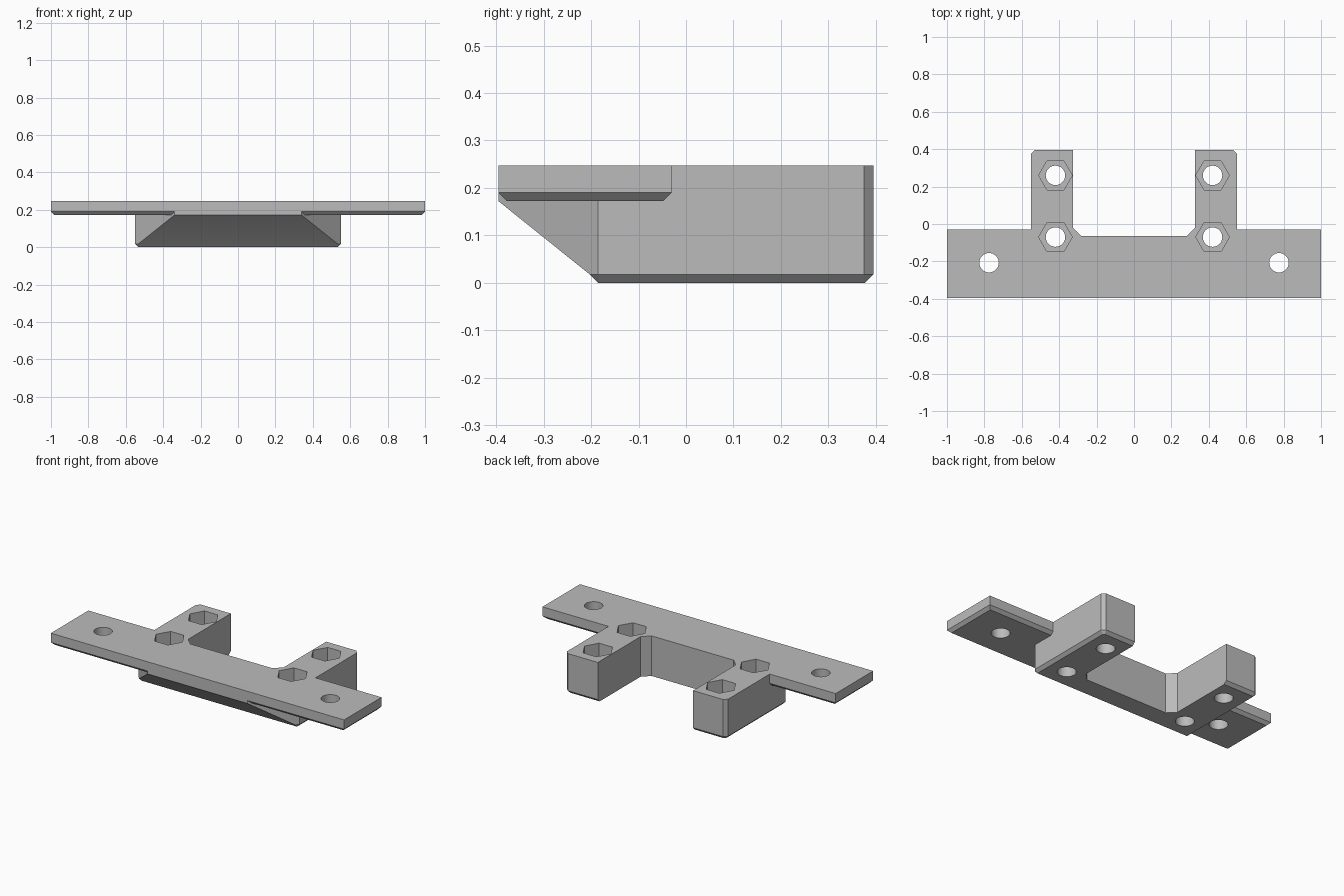
import bpy
import bmesh
import math

cube = bpy.data.objects.get("Cube")
if cube:
    bpy.data.objects.remove(cube)

TOP, PLATE_Z, C = 0.247, 0.172, 0.018   # top, plate underside, edge chamfer
FRONT, BACK, W = -0.395, 0.395, 0.55    # block limits

grey = bpy.data.materials.new("grey plastic")
grey.use_nodes = True
grey.diffuse_color = (0.5, 0.5, 0.5, 1)
grey.node_tree.nodes["Principled BSDF"].inputs["Base Color"].default_value = (0.5, 0.5, 0.5, 1)


def loft(name, rings):
    """Solid from stacked outlines: a list of (z, [(x, y), ...])."""
    bm = bmesh.new()
    loops = [[bm.verts.new((x, y, z)) for x, y in pts] for z, pts in rings]
    n = len(loops[0])
    for low, high in zip(loops, loops[1:]):
        for i in range(n):
            j = (i + 1) % n
            bm.faces.new((low[i], low[j], high[j], high[i]))
    bm.faces.new(loops[0][::-1])
    bm.faces.new(loops[-1])
    bmesh.ops.recalc_face_normals(bm, faces=bm.faces)
    mesh = bpy.data.meshes.new(name)
    bm.to_mesh(mesh)
    bm.free()
    mesh.materials.append(grey)
    obj = bpy.data.objects.new(name, mesh)
    bpy.context.collection.objects.link(obj)
    return obj


def mirrored(half):
    return half + [(-x, y) for x, y in reversed(half)]


def circle(x, y, r, sides):
    return [(x + r * math.cos(math.tau * i / sides),
             y + r * math.sin(math.tau * i / sides)) for i in range(sides)]


# U-shaped block with a sloping front and chamfered bottom edge
inner = [(0.325, -0.02), (0.28, -0.065)]
rear = [(W, BACK - 0.02), (W - 0.02, BACK), (0.325, BACK)]
upper = [(0.34, FRONT), (W, -0.185)] + rear + inner
lower = [(W - C, -0.185 - C), (W, -0.185)] + rear + inner
foot = [(W - C - 0.004, -0.185), (W - C, -0.181), (W - C, BACK - 0.026),
        (W - 0.026, BACK - C), (0.325, BACK - C)] + inner
bracket = loft("mounting_bracket", [(0, mirrored(foot)), (C, mirrored(lower)),
                                    (PLATE_Z, mirrored(upper)), (TOP, mirrored(upper))])

tools = []
for s in (-1, 1):
    # Side wing of the mounting plate
    def outline(c):
        return [(s * 0.335, FRONT + c), (s * (1 - c), FRONT + c),
                (s * (1 - c), -0.03 - c), (s * 0.335, -0.03 - c)]
    wing = loft("plate_wing", [(PLATE_Z, outline(C)), (PLATE_Z + C, outline(0)),
                               (TOP, outline(0))])
    tools.append((wing, 'UNION'))

for s in (-1, 1):
    # Screw holes and hexagonal nut pockets
    for x, y, pocket in ((0.42, 0.26, True), (0.42, -0.07, True), (0.775, -0.207, False)):
        hole = circle(s * x, y, 0.052, 32)
        tools.append((loft("hole_cutter", [(-0.1, hole), (0.4, hole)]), 'DIFFERENCE'))
        if pocket:
            nut = circle(s * x, y, 0.09, 6)
            tools.append((loft("nut_cutter", [(0.11, nut), (0.4, nut)]), 'DIFFERENCE'))

for tool, operation in tools:
    tool.hide_render = True
    mod = bracket.modifiers.new(tool.name, 'BOOLEAN')
    mod.operation = operation
    mod.solver = 'EXACT'
    mod.object = tool

# Bake the booleans and remove the helpers
bpy.context.view_layer.update()
depsgraph = bpy.context.evaluated_depsgraph_get()
result = bpy.data.meshes.new_from_object(bracket.evaluated_get(depsgraph))
bracket.modifiers.clear()
bracket.data = result
for tool, _ in tools:
    bpy.data.objects.remove(tool)
result.materials.clear()
result.materials.append(grey)
for poly in result.polygons:
    poly.material_index = 0

bpy.ops.object.select_all(action='DESELECT')
bracket.select_set(True)
bpy.context.view_layer.objects.active = bracket
bpy.ops.object.shade_smooth_by_angle(angle=math.radians(25))
